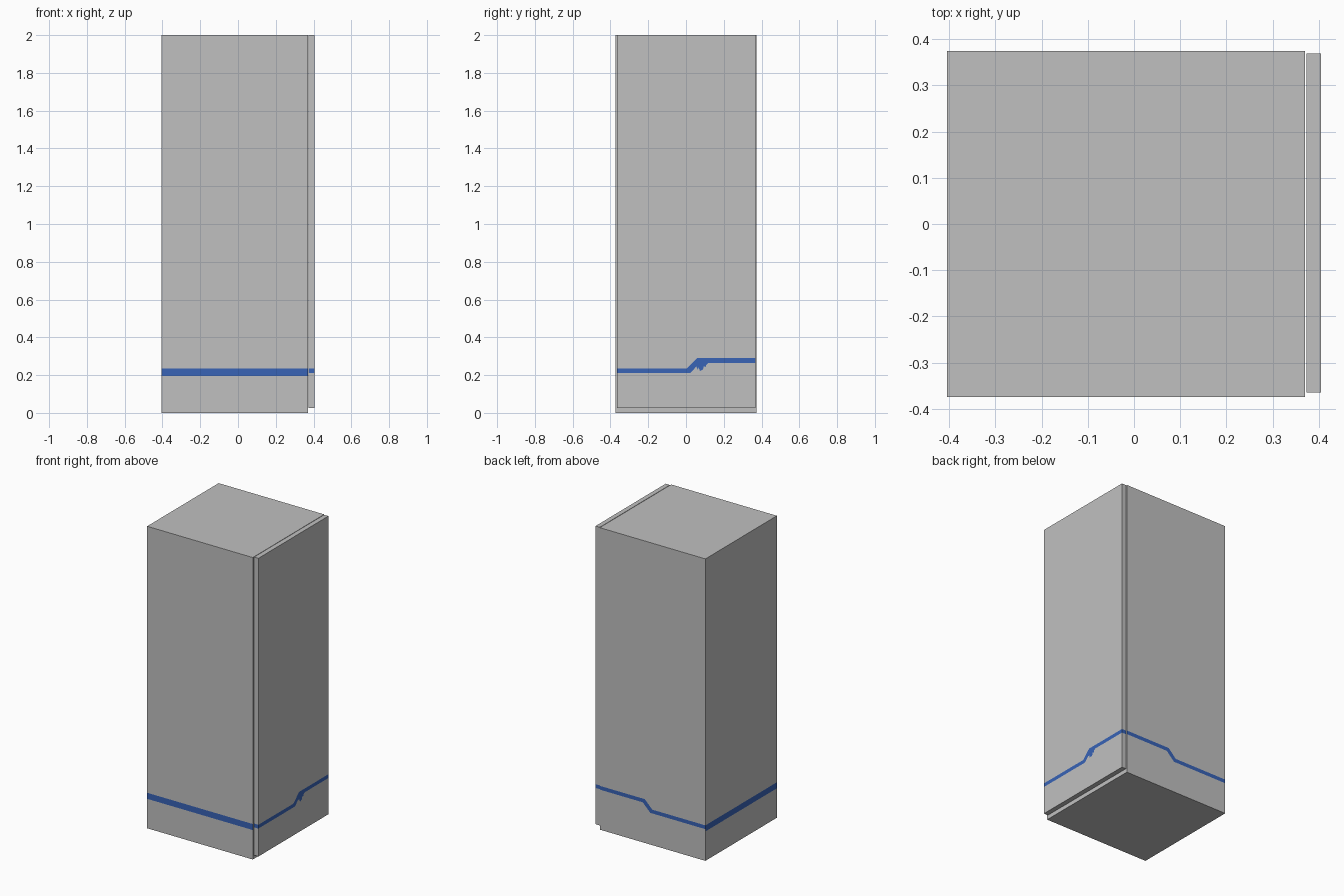
import bpy, bmesh
from mathutils import Vector

if "Cube" in bpy.data.objects:
    bpy.data.objects.remove(bpy.data.objects["Cube"])


def material(name, rgb):
    m = bpy.data.materials.new(name)
    m.diffuse_color = (*rgb, 1)
    m.use_nodes = True
    m.node_tree.nodes["Principled BSDF"].inputs["Base Color"].default_value = m.diffuse_color
    return m


grey = material("panel grey", (0.527, 0.527, 0.527))
blue = material("stripe blue", (0.04, 0.125, 0.47))


def clamp(v, lo, hi):
    return max(lo, min(hi, v))


def on_step(u, z):
    """True inside the stripe that climbs from a low run to a high run."""
    return clamp(u + .19, .21, .265) < z < clamp(u + .23, .235, .29)


def striped_box(name, lo, hi, axis, shift, rule):
    """Box cut along the stripe outlines, with faces coloured by rule."""
    bm = bmesh.new()
    bmesh.ops.create_cube(bm, size=1)
    for v in bm.verts:
        v.co = [lo[i] if v.co[i] < 0 else hi[i] for i in range(3)]
    cuts = [(Vector((0, 0, z)), Vector((0, 0, 1))) for z in (.195, .21, .235, .265, .29)]
    for offset in (.19, .23):
        normal = Vector((0, 0, 1))
        normal[axis] = -1
        cuts.append((Vector((0, 0, offset + shift)), normal.normalized()))
    for co, no in cuts:
        bmesh.ops.bisect_plane(bm, geom=bm.verts[:] + bm.edges[:] + bm.faces[:],
                               plane_co=co, plane_no=no, dist=1e-6)
    bm.normal_update()
    for f in bm.faces:
        f.material_index = int(rule(f.calc_center_median(), f.normal))
    me = bpy.data.meshes.new(name)
    bm.to_mesh(me)
    bm.free()
    me.materials.append(grey)
    me.materials.append(blue)
    ob = bpy.data.objects.new(name, me)
    bpy.context.collection.objects.link(ob)


# Cabinet: straight wide stripe on front and left, stepped stripe on the back
def body_rule(c, n):
    if n.y < -.5 or n.x < -.5:
        return .195 < c.z < .235
    return n.y > .5 and on_step(c.x + .02, c.z)


striped_box("cabinet", (-.404, -.374, 0), (.37, .374, 2), 0, .02, body_rule)

# Door: stepped stripe across its face and edges
striped_box("door", (.373, -.364, .025), (.404, .369, 2), 1, 0,
            lambda c, n: abs(n.z) < .5 and n.x > -.5 and on_step(c.y, c.z))

# Ragged paint patches under the step on the door
outline = [(.055, .245), (.062, .228), (.068, .24), (.074, .222), (.082, .24),
           (.09, .23), (.094, .246), (.104, .243), (.108, .257), (.122, .266), (.07, .266)]
bm = bmesh.new()
bm.faces.new([bm.verts.new((.4045, y, z)) for y, z in outline])
bmesh.ops.triangulate(bm, faces=bm.faces[:])
me = bpy.data.meshes.new("stripe_ragged_edge")
bm.to_mesh(me)
bm.free()
me.materials.append(blue)
bpy.context.collection.objects.link(bpy.data.objects.new("stripe_ragged_edge", me))
